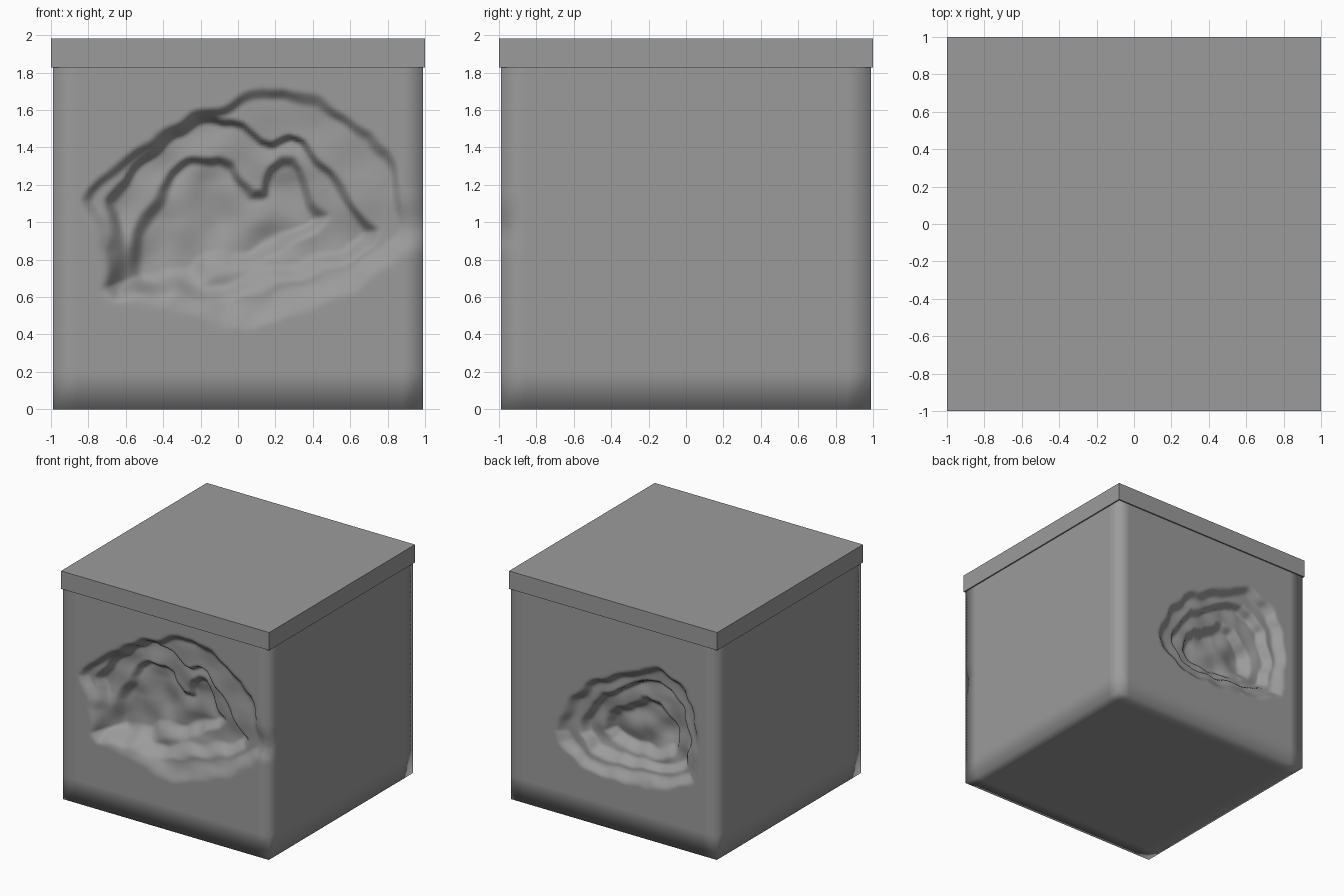
import bpy, bmesh
from mathutils import Vector, noise

if "Cube" in bpy.data.objects:
    bpy.data.objects.remove(bpy.data.objects["Cube"])

W, H = 0.988, 1.83          # body half width and height
N = 110                     # grid resolution of the carved walls

# Terraced hollows: (depth, wall width, outline in x, z), outer to inner
FRONT = [
    (0.05, 0.07, [(-.81, 1.1), (-.71, .85), (-.69, .6), (-.4, .6), (-.25, .54), (-.02, .45), (.4, .57),
                  (.75, .74), (.95, .93), (.89, 1.15), (.78, 1.42), (.5, 1.62), (.2, 1.73), (-.1, 1.62),
                  (-.4, 1.5), (-.62, 1.34), (-.78, 1.2)]),
    (0.07, 0.05, [(-.68, 1.16), (-.52, 1.33), (-.38, 1.46), (-.2, 1.54), (0, 1.55), (.15, 1.4), (.3, 1.47),
                  (.45, 1.33), (.62, 1.1), (.74, .92), (.5, .77), (.2, .69), (-.12, .58), (-.4, .64),
                  (-.68, .6), (-.68, .9)]),
    (0.07, 0.06, [(-.6, .64), (-.58, .9), (-.45, 1.15), (-.3, 1.32), (-.05, 1.36), (.1, 1.12), (.2, 1.34),
                  (.33, 1.32), (.38, 1.15), (.5, .98), (.2, .88), (.1, .75), (-.12, .78), (-.26, .67)]),
]
BACK = [
    (0.06, 0.07, [(.55, .74), (.33, 1.14), (.03, 1.33), (-.35, 1.5), (-.64, 1.43), (-.78, 1.2), (-.79, .68),
                  (-.52, .48), (-.06, .45), (.28, .47), (.49, .59)]),
    (0.07, 0.05, [(.38, .76), (.2, 1.1), (.02, 1.17), (-.2, 1.33), (-.45, 1.35), (-.64, 1.16), (-.69, .76),
                  (-.5, .6), (-.15, .56), (.22, .57)]),
    (0.07, 0.06, [(.2, .7), (.12, .98), (-.08, 1.0), (-.2, 1.18), (-.4, 1.12), (-.54, .9), (-.45, .7),
                  (-.2, .65)]),
]


def rounded(pts):
    """Cut the corners of an outline once."""
    return [(ax + (bx - ax) * t, az + (bz - az) * t)
            for (ax, az), (bx, bz) in zip(pts, pts[1:] + pts[:1]) for t in (0.22, 0.78)]


def inside_distance(x, z, pts):
    """Distance to the outline, positive inside."""
    best, inside = 9.0, False
    for (ax, az), (bx, bz) in zip(pts, pts[1:] + pts[:1]):
        dx, dz = bx - ax, bz - az
        t = max(0, min(1, ((x - ax) * dx + (z - az) * dz) / (dx * dx + dz * dz)))
        best = min(best, (x - ax - t * dx) ** 2 + (z - az - t * dz) ** 2)
        if (az > z) != (bz > z) and x < ax + (z - az) * dx / dz:
            inside = not inside
    return best ** 0.5 * (1 if inside else -1)


def carve_depth(x, z, levels, seed, softness):
    """Depth of the terraces, with gentler walls towards the bottom."""
    wobble = noise.noise_vector(Vector((x * 6, seed, z * 6))) * 0.04
    soft = 1 + softness * max(0, min(1, (1.2 - z) / 0.5))
    total = 0
    for depth, width, pts in levels:
        d = inside_distance(x + wobble.x, z + wobble.z, pts)
        t = max(0, min(1, d / (width * soft) + 0.3))
        total += depth * t * t * (3 - 2 * t)
    return total * (1 + noise.noise(Vector((x * 5, seed + 3, z * 5))) * 0.2)


def spaced(start, first, last, end):
    """Even fine spacing with one wide strip at each border."""
    return [start] + [first + (last - first) * i / (N - 2) for i in range(N - 1)] + [end]


# Block: two carved walls joined round their borders, wide border strips soften the corners
XS, ZS = spaced(-W, -0.86, 0.88, W), spaced(0, 0.2, 1.77, H)
bm = bmesh.new()
rings = []
for side, levels, softness in ((-1, FRONT, 1.4), (1, BACK, 0.4)):
    levels = [(d, w, rounded(p)) for d, w, p in levels]
    rows = []
    for j, z in enumerate(ZS):
        row = []
        for i, x in enumerate(XS):
            edge = i in (0, N) or j in (0, N)
            d = 0 if edge else carve_depth(x, z, levels, side * 7, softness)
            row.append(bm.verts.new((x, side * (W - d), z)))
        rows.append(row)
    for a, b in zip(rows, rows[1:]):
        for i in range(N):
            bm.faces.new((a[i], a[i + 1], b[i + 1], b[i]))
    rings.append(rows[0] + [r[N] for r in rows[1:]] + rows[N][-2::-1] + [r[0] for r in rows[-2:0:-1]])
for k, y in ((1, -0.86), (2, 0.86)):
    rings.insert(k, [bm.verts.new((v.co.x, y, v.co.z)) for v in rings[0]])
for f, b in zip(rings, rings[1:]):
    for i in range(len(f)):
        k = (i + 1) % len(f)
        bm.faces.new((f[i], f[k], b[k], b[i]))
bmesh.ops.recalc_face_normals(bm, faces=bm.faces)
for face in bm.faces:
    face.smooth = True
for e in bm.edges:          # keep the top rim crisp
    if all(v.co.z > H - 0.001 for v in e.verts) and e.calc_face_angle(0) > 1:
        e.smooth = False
mesh = bpy.data.meshes.new("carved_block")
bm.to_mesh(mesh)
bm.free()
block = bpy.data.objects.new("carved_block", mesh)
bpy.context.collection.objects.link(block)

# Lid slab
bpy.ops.mesh.primitive_cube_add(size=1, location=(0, 0, 1.905))
lid = bpy.context.object
lid.name = "lid_slab"
lid.scale = (2, 2, 0.155)

# Dark grey for both parts
grey = bpy.data.materials.new("dark_grey")
grey.diffuse_color = (0.33, 0.33, 0.33, 1)
grey.use_nodes = True
grey.node_tree.nodes["Principled BSDF"].inputs["Base Color"].default_value = grey.diffuse_color
for part in (block, lid):
    part.data.materials.append(grey)
